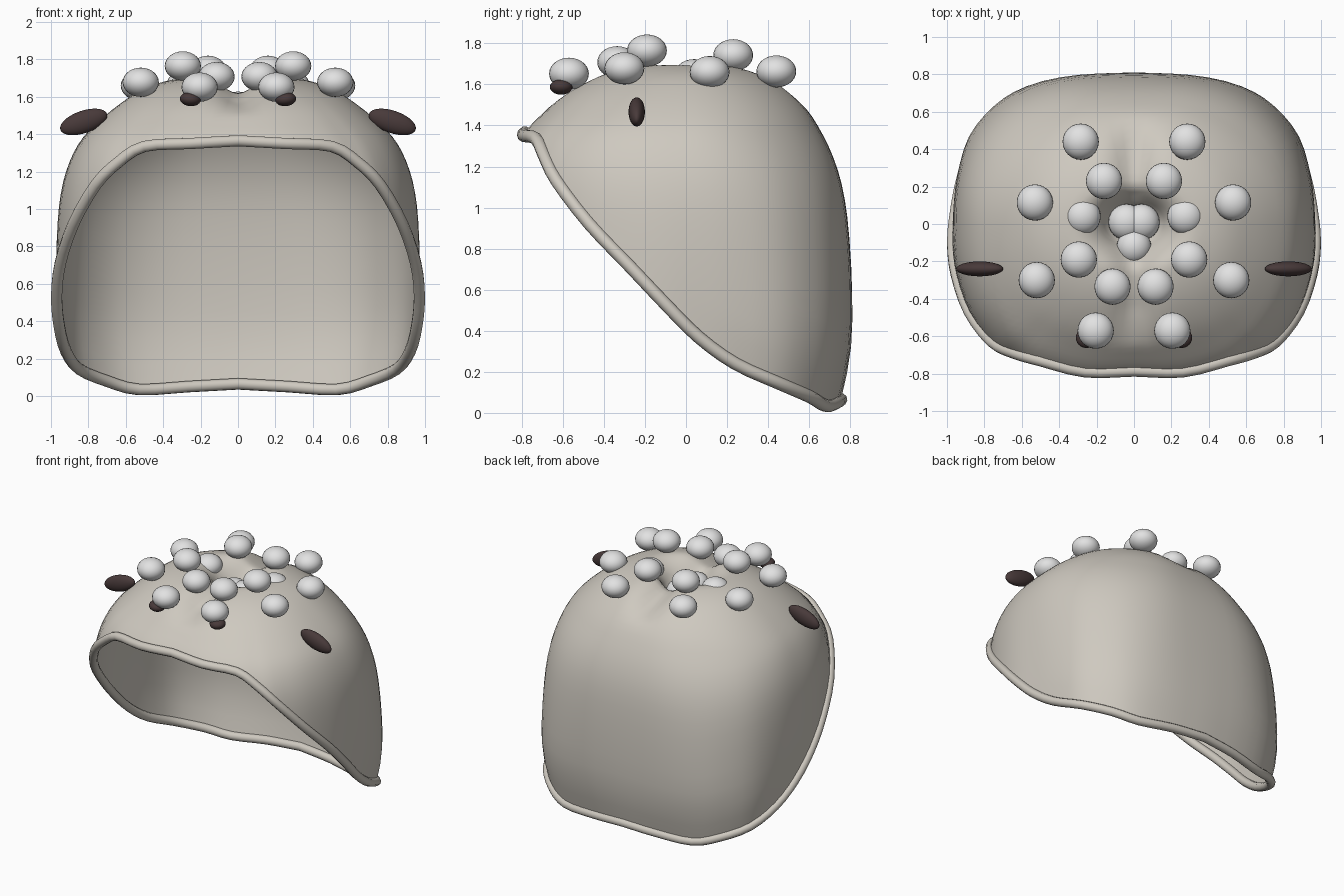
import bpy, bmesh, math
from mathutils import Vector

if "Cube" in bpy.data.objects:
    bpy.data.objects.remove(bpy.data.objects["Cube"])


def material(name, rgb):
    m = bpy.data.materials.new(name)
    m.diffuse_color = (*rgb, 1)
    m.use_nodes = True
    m.node_tree.nodes["Principled BSDF"].inputs["Base Color"].default_value = m.diffuse_color
    return m


CLOTH = material("warm grey", (0.62, 0.585, 0.525))
WHITE = material("pale grey", (0.76, 0.76, 0.76))
DARK = material("dark brown", (0.065, 0.042, 0.042))


def catmull(pts, u):
    """Smooth interpolation through a list of tuples, u in knot units."""
    i = min(max(int(u), 0), len(pts) - 2)
    t = u - i
    p1, p2 = Vector(pts[i]), Vector(pts[i + 1])
    p0 = Vector(pts[i - 1]) if i > 0 else p1 * 2 - p2
    p3 = Vector(pts[i + 2]) if i + 2 < len(pts) else p2 * 2 - p1
    return 0.5 * (2 * p1 + (p2 - p0) * t + (2 * p0 - 5 * p1 + 4 * p2 - p3) * t ** 2
                  + (3 * p1 - p0 - 3 * p2 + p3) * t ** 3)


# Dome profile: height, half width, front depth, back depth
PROFILE = [(0.0, .92, .88, .79), (.3, .975, .89, .838), (.6, .985, .89, .835), (.9, .975, .89, .81),
           (1.1, .95, .89, .775), (1.25, .905, .86, .725), (1.37, .84, .79, .665),
           (1.47, .745, .69, .60), (1.56, .635, .585, .515), (1.635, .52, .455, .41),
           (1.68, .40, .33, .29), (1.69, .29, .23, .20), (1.62, .19, .15, .14),
           (1.50, .12, .10, .09), (1.44, 0, 0, 0)]

# Opening edge from front centre round the right side to back centre
RIM = [(0, -.785, 1.365), (.26, -.79, 1.35), (.50, -.73, 1.335), (.64, -.69, 1.25), (.76, -.63, 1.13),
       (.88, -.47, .92), (.95, -.27, .71), (.97, -.10, .53), (.955, .06, .37), (.92, .24, .24),
       (.85, .45, .145), (.70, .60, .08), (.53, .68, .035), (.27, .735, .05), (0, .755, .065)]


def dome_point(theta, u):
    z, w, f, b = catmull(PROFILE, u)
    if w < 1e-4:
        return Vector((0, 0, z))
    front = math.sin(theta) < 0
    if front:
        d, n = f, 2.5 - 0.5 * max(0, (u - 6) / 8)
    else:  # back corners grow rounder with height
        d, n = b * 1.03, 2.5 - 0.5 * min(1, max(0, (u - 1.5) / 4.5))
    r = (abs(math.cos(theta) / w) ** n + abs(math.sin(theta) / d) ** n) ** (-1 / n)
    x, y = r * math.cos(theta), r * math.sin(theta)
    if not front:  # slightly flattened back panel
        y /= (1 + (y / b) ** 40) ** (1 / 40)
    # shallow crease running front to back over the crown
    fade = min(1, max(0, (z - 1.50) / 0.14)) * min(1, r / .15)
    return Vector((x, y, z - 0.075 * fade * math.exp(-(x / 0.1) ** 2)))


def knot_at_height(z):
    lo, hi = 0.0, 9.0
    for _ in range(30):
        mid = (lo + hi) / 2
        lo, hi = (mid, hi) if catmull(PROFILE, mid)[0] < z else (lo, mid)
    return lo


SUB = 3
half = [catmull(RIM, k / SUB) for k in range((len(RIM) - 1) * SUB + 1)]
half[0].x = half[-1].x = 0
loop = half + [Vector((-p.x, p.y, p.z)) for p in half[-2:0:-1]]

# Dome shell: columns climb from the opening edge to the crown dimple
ROWS = 32
bm = bmesh.new()
crown = bm.verts.new(dome_point(0, len(PROFILE) - 1))
columns = []
for p in loop:
    theta = math.atan2(p.y, p.x)
    u0 = knot_at_height(p.z)
    shift = p - dome_point(theta, u0)
    col = []
    for j in range(ROWS):
        t = j / ROWS
        q = dome_point(theta, u0 + (len(PROFILE) - 1 - u0) * t)
        col.append(bm.verts.new(q + shift * (1 - t) ** 5))
    columns.append(col)
for i, a in enumerate(columns):
    b = columns[(i + 1) % len(columns)]
    for j in range(ROWS - 1):
        bm.faces.new((a[j], b[j], b[j + 1], a[j + 1]))
    bm.faces.new((a[-1], b[-1], crown))
bmesh.ops.recalc_face_normals(bm, faces=bm.faces)
if sum(f.normal.dot(f.calc_center_median() - Vector((0, 0, .8))) for f in bm.faces) < 0:
    bmesh.ops.reverse_faces(bm, faces=bm.faces)
for f in bm.faces:
    f.smooth = True
mesh = bpy.data.meshes.new("dome_shell")
bm.to_mesh(mesh)
bm.free()
mesh.materials.append(CLOTH)
bpy.context.collection.objects.link(bpy.data.objects.new("dome_shell", mesh))

# Rolled edge around the opening
curve = bpy.data.curves.new("rolled_rim", "CURVE")
curve.dimensions = "3D"
curve.bevel_depth = 0.031
curve.bevel_resolution = 3
spline = curve.splines.new("POLY")
spline.points.add(len(loop) - 1)
for sp, p in zip(spline.points, loop):
    sp.co = (*p, 1)
spline.use_cyclic_u = True
spline.use_smooth = True
curve.materials.append(CLOTH)
bpy.context.collection.objects.link(bpy.data.objects.new("rolled_rim", curve))


def ellipsoid(name, loc, size, mat, tilt=0):
    bpy.ops.mesh.primitive_uv_sphere_add(segments=24, ring_count=14, radius=1, location=loc,
                                         rotation=(0, tilt, 0))
    ob = bpy.context.object
    ob.name = name
    ob.scale = size
    ob.data.materials.append(mat)
    bpy.ops.object.shade_smooth()


# Pale bobbles scattered over the crown, in mirrored pairs
BOBBLES = [(.205, -.57, 1.652), (.115, -.335, 1.708), (.295, -.19, 1.765), (.52, -.30, 1.678),
           (.53, .115, 1.66), (.275, .04, 1.645), (.16, .23, 1.742), (.285, .44, 1.663),
           (.04, .01, 1.535)]
for side, tag in ((1, "right"), (-1, "left")):
    for k, (x, y, z) in enumerate(BOBBLES):
        ellipsoid(f"bobble_{tag}_{k + 1}", (side * x, y, z), (.097, .097, .078), WHITE)
    # Dark side nubs and small dark eyes
    ellipsoid(f"side_nub_{tag}", (side * .825, -.24, 1.466), (.132, .04, .06), DARK, side * .33)
    ellipsoid(f"eye_{tag}", (side * .255, -.608, 1.587), (.056, .055, .037), DARK, side * -.1)
ellipsoid("bobble_centre", (0, -.12, 1.55), (.092, .092, .078), WHITE)
